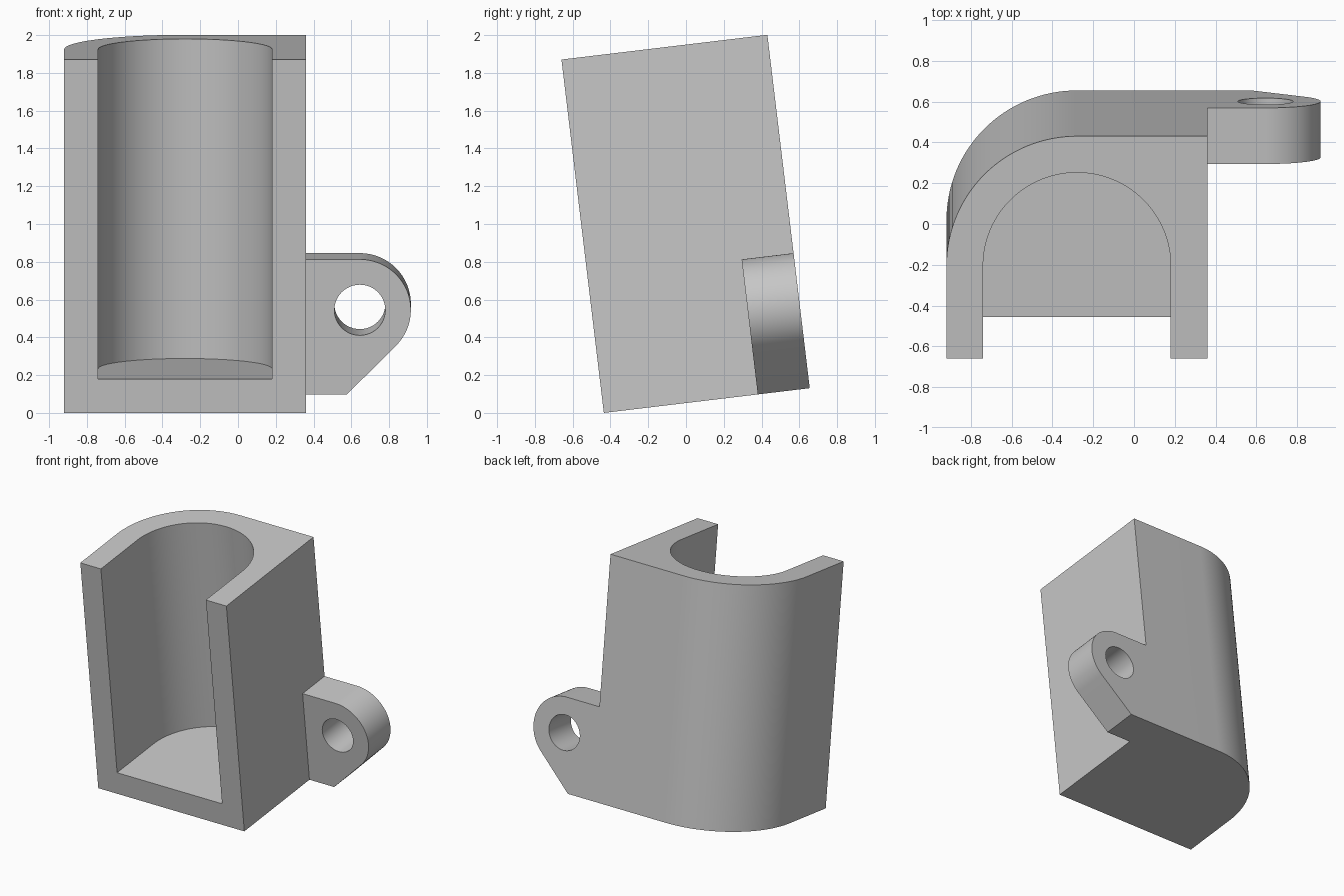
import bpy, bmesh
from math import sin, cos, pi, radians
from mathutils import Matrix

cube = bpy.data.objects.get("Cube")
if cube:
    bpy.data.objects.remove(cube, do_unlink=True)

# Main sizes, in the upright holder's own frame (front at y = 0, base at z = 0)
LEFT, RIGHT, DEPTH, HEIGHT = -0.92, 0.36, 1.098, 1.884
WALL, TAB_DEPTH = 0.18, 0.277
BORE_X, BORE_Y = -0.28, 0.458
BORE_R, OUTER_R = 0.46, 0.64
EYE_X, EYE_Z, EYE_R, HOLE_R = 0.645, 0.45, 0.27, 0.135
TILT = radians(6.84)

grey = bpy.data.materials.new("light grey")
grey.use_nodes = True
colour = (0.57, 0.57, 0.57, 1)
grey.diffuse_color = colour
grey.node_tree.nodes["Principled BSDF"].inputs["Base Color"].default_value = colour


def arc(cx, cy, r, start, end, steps):
    angles = [radians(start + (end - start) * i / steps) for i in range(steps + 1)]
    return [(cx + r * cos(a), cy + r * sin(a)) for a in angles]


def prism(name, outline, low, high, axis):
    """Extrude an outline along z, or along y for an outline drawn in x and z."""
    bm = bmesh.new()
    place = (lambda u, v: (u, v, low)) if axis == "z" else (lambda u, v: (u, low, v))
    face = bm.faces.new([bm.verts.new(place(u, v)) for u, v in outline])
    moved = bmesh.ops.extrude_face_region(bm, geom=[face])["geom"]
    shift = (0, 0, high - low) if axis == "z" else (0, high - low, 0)
    bmesh.ops.translate(bm, vec=shift,
                        verts=[g for g in moved if isinstance(g, bmesh.types.BMVert)])
    bmesh.ops.recalc_face_normals(bm, faces=bm.faces)
    mesh = bpy.data.meshes.new(name)
    bm.to_mesh(mesh)
    bm.free()
    mesh.materials.append(grey)
    obj = bpy.data.objects.new(name, mesh)
    bpy.context.collection.objects.link(obj)
    return obj


def combine(target, other, operation):
    mod = target.modifiers.new(operation.lower(), "BOOLEAN")
    mod.object, mod.operation, mod.solver = other, operation, "EXACT"
    bpy.context.view_layer.objects.active = target
    bpy.ops.object.modifier_apply(modifier=mod.name)
    bpy.data.objects.remove(other, do_unlink=True)


# Body block with one large rounded back corner
outline = [(LEFT, 0), (RIGHT, 0), (RIGHT, DEPTH)]
outline += arc(BORE_X, BORE_Y, OUTER_R, 90, 180, 32)
holder = prism("holder_body", outline, 0, HEIGHT, "z")

# Mounting tab, rounded at its outer end and slanted below
tab = [(RIGHT - 0.05, 0), (EYE_X + EYE_R - EYE_R * 2 ** 0.5 + EYE_Z - EYE_R - EYE_Z, 0)]
tab[1] = (EYE_X + EYE_R * 2 ** 0.5 - EYE_Z, 0)
tab += arc(EYE_X, EYE_Z, EYE_R, -45, 90, 40)
tab.append((RIGHT - 0.05, EYE_Z + EYE_R))
combine(holder, prism("mounting_tab", tab, DEPTH - TAB_DEPTH, DEPTH, "y"), "UNION")

# Round-backed pocket, open at the front and top, with a floor below
pocket = [(BORE_X - BORE_R, -0.2), (BORE_X + BORE_R, -0.2)]
pocket += arc(BORE_X, BORE_Y, BORE_R, 0, 180, 64)
combine(holder, prism("pocket_cutter", pocket, WALL, HEIGHT + 0.2, "z"), "DIFFERENCE")

# Screw hole through the tab
ring = arc(EYE_X, EYE_Z, HOLE_R, 0, 360, 48)[:-1]
combine(holder, prism("hole_cutter", ring, DEPTH - 0.5, DEPTH + 0.2, "y"), "DIFFERENCE")

# Lean the holder and stand its front edge on the ground
holder.data.transform(Matrix.Translation((0, -0.435, 0)) @ Matrix.Rotation(TILT, 4, "X"))
holder.select_set(True)
bpy.context.view_layer.objects.active = holder
bpy.ops.object.shade_smooth_by_angle(angle=radians(30))
